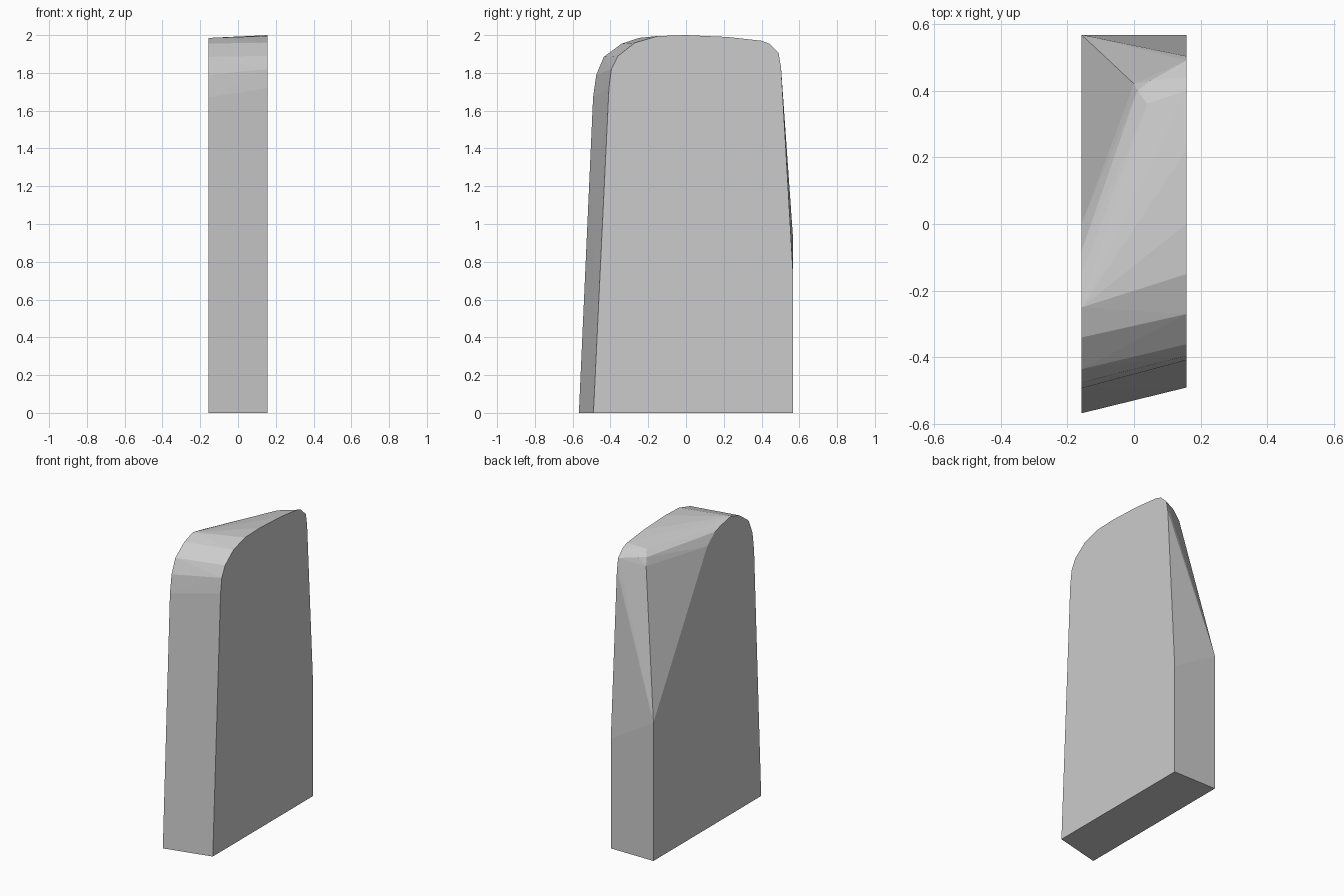
import bpy, bmesh

if "Cube" in bpy.data.objects:
    bpy.data.objects.remove(bpy.data.objects["Cube"])

HALF = 0.157

# Side outlines as (y, z), from the front foot over the top to the back foot
right_side = [(-0.49, 0), (-0.408, 1.72), (-0.395, 1.82), (-0.36, 1.89), (-0.27, 1.96),
              (-0.15, 1.995), (0, 2.0), (0.22, 1.99), (0.40, 1.97), (0.44, 1.955),
              (0.49, 1.905), (0.503, 1.83), (0.567, 0.73), (0.567, 0)]
left_side = [(-0.567, 0), (-0.492, 1.67), (-0.475, 1.79), (-0.435, 1.885), (-0.34, 1.955),
             (-0.25, 1.985), (-0.15, 1.965), (-0.08, 1.945), (0.0, 1.88),
             (0.567, 0.92), (0.567, 0)]
# Rounded tip of the chipped back corner
corner = [(0.0, 0.42, 1.865), (0.01, 0.40, 1.915), (0.05, 0.43, 1.915), (0.04, 0.36, 1.95)]

# Slab: the hull wrapping both outlines and the corner tip
bm = bmesh.new()
for x, outline in ((HALF, right_side), (-HALF, left_side)):
    for y, z in outline:
        bm.verts.new((x, y, z))
for p in corner:
    bm.verts.new(p)
res = bmesh.ops.convex_hull(bm, input=bm.verts[:])
loose = [v for v in bm.verts if not v.link_faces]
bmesh.ops.delete(bm, geom=loose, context='VERTS')
bmesh.ops.dissolve_limit(bm, angle_limit=0.01, verts=bm.verts[:], edges=bm.edges[:])
bmesh.ops.recalc_face_normals(bm, faces=bm.faces[:])

mesh = bpy.data.meshes.new("stone_slab")
bm.to_mesh(mesh)
bm.free()
slab = bpy.data.objects.new("stone_slab", mesh)
bpy.context.collection.objects.link(slab)
